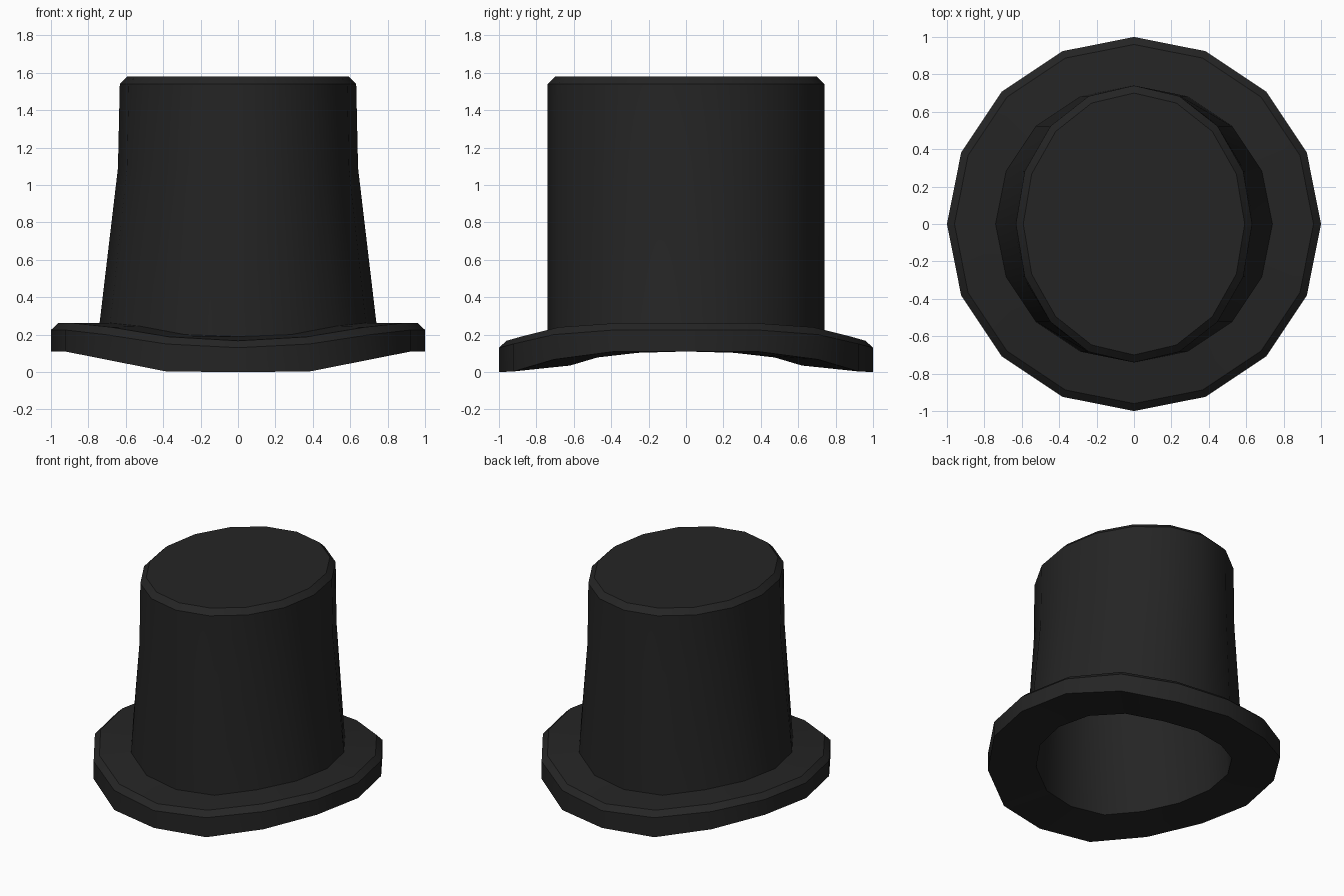
import bpy, bmesh, math

if "Cube" in bpy.data.objects:
    bpy.data.objects.remove(bpy.data.objects["Cube"])

SIDES = 16
felt = bpy.data.materials.new("black felt")
felt.diffuse_color = (0.018, 0.018, 0.018, 1)
felt.use_nodes = True
felt.node_tree.nodes["Principled BSDF"].inputs["Base Color"].default_value = felt.diffuse_color

bm = bmesh.new()


def ring(rx, ry, heights):
    """Ellipse of 16 points; heights run from the front/back (0) to the sides (4)."""
    verts = []
    for i in range(SIDES):
        a = 2 * math.pi * i / SIDES
        k = i % 8
        k = min(k, 8 - k)
        z = heights[4 - k] if isinstance(heights, list) else heights
        verts.append(bm.verts.new((rx * math.cos(a), ry * math.sin(a), z)))
    return verts


# Section from the inner ceiling, down and around the brim, up to the crown top
rings = [
    ring(0.57, 0.67, 1.50),                               # inner ceiling
    ring(0.58, 0.67, 1.08),                               # inner wall
    ring(0.67, 0.67, [0.03, 0.035, 0.078, 0.103, 0.11]),  # head opening
    ring(1.00, 1.00, [0.0, 0.003, 0.067, 0.11, 0.11]),    # brim lower edge
    ring(1.00, 1.00, [0.13, 0.15, 0.20, 0.225, 0.225]),   # brim upper edge
    ring(0.96, 0.96, [0.167, 0.188, 0.24, 0.262, 0.262]), # brim bevel
    ring(0.74, 0.74, [0.19, 0.20, 0.245, 0.262, 0.262]),  # crown base
    ring(0.642, 0.74, 1.09),                              # crown waist
    ring(0.632, 0.74, 1.54),                              # crown shoulder
    ring(0.592, 0.70, 1.58),                              # crown top
]
for lo, hi in zip(rings, rings[1:]):
    for i in range(SIDES):
        j = (i + 1) % SIDES
        bm.faces.new((lo[i], lo[j], hi[j], hi[i]))
bm.faces.new(rings[0][::-1])
bm.faces.new(rings[-1])
bmesh.ops.recalc_face_normals(bm, faces=bm.faces[:])

mesh = bpy.data.meshes.new("top_hat")
bm.to_mesh(mesh)
bm.free()
mesh.materials.append(felt)
hat = bpy.data.objects.new("top_hat", mesh)
bpy.context.collection.objects.link(hat)

# Smooth crown, sharp rims
bpy.context.view_layer.objects.active = hat
hat.select_set(True)
bpy.ops.object.shade_smooth_by_angle(angle=math.radians(30))
